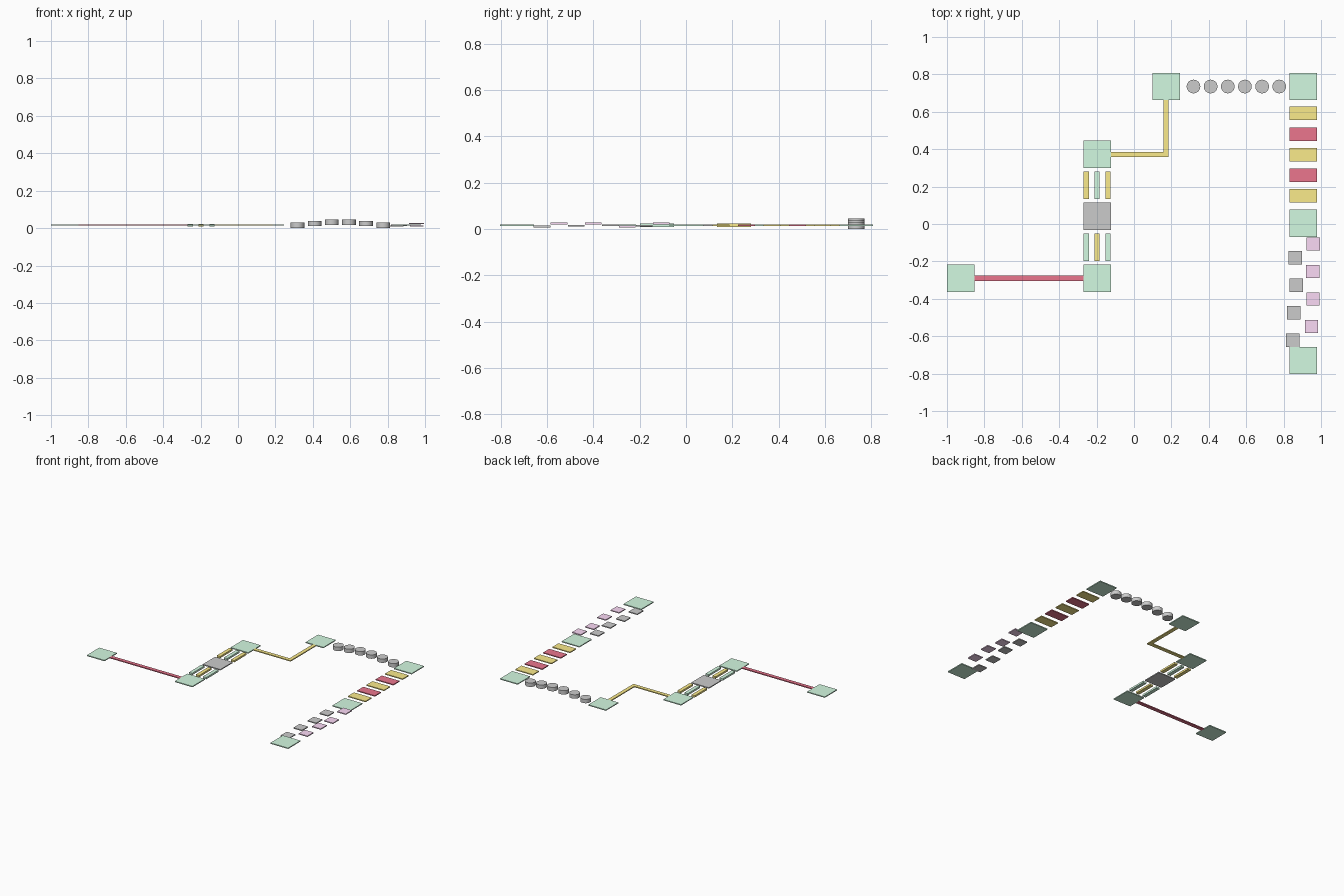
import bpy, math

if "Cube" in bpy.data.objects:
    bpy.data.objects.remove(bpy.data.objects["Cube"])


def material(name, rgb):
    m = bpy.data.materials.new(name)
    m.diffuse_color = (*rgb, 1)
    m.use_nodes = True
    m.node_tree.nodes["Principled BSDF"].inputs["Base Color"].default_value = m.diffuse_color
    return m


GREEN = material("mint", (0.65, 0.95, 0.75))
RED = material("red", (0.83, 0.18, 0.27))
YELLOW = material("yellow", (0.97, 0.83, 0.26))
PINK = material("pink", (0.97, 0.70, 0.92))

T = 0.0073      # plate thickness
Z = 0.0165      # main walking level (plate centre)
PAD = 0.1465    # checkpoint pad side
BEAM = 0.0275   # narrow beam width


def box(name, x, y, sx, sy, mat=None, z=Z, sz=T):
    bpy.ops.mesh.primitive_cube_add(size=1, location=(x, y, z))
    o = bpy.context.object
    o.name = name
    o.scale = (sx, sy, sz)
    bpy.ops.object.transform_apply(location=False, rotation=False, scale=True)
    if mat:
        o.data.materials.append(mat)
    return o


# checkpoint pads
pads = [(-0.927, -0.29), (-0.197, -0.29), (-0.197, 0.372), (0.172, 0.735),
        (0.905, 0.735), (0.905, 0.003), (0.905, -0.73)]
for i, (x, y) in enumerate(pads):
    box(f"checkpoint_pad_{i + 1}", x, y, PAD, PAD, GREEN)

# straight balance beam
box("balance_beam", -0.562, -0.29, 0.584, BEAM, RED)

# triple bars on both sides of a grey middle platform
box("middle_platform", -0.197, 0.041, PAD, PAD)
for row, y, mats in (("lower", -0.125, (GREEN, YELLOW, GREEN)),
                     ("upper", 0.207, (YELLOW, GREEN, YELLOW))):
    for i, m in enumerate(mats):
        box(f"{row}_bar_{i + 1}", -0.197 + (i - 1) * 0.0585, y, BEAM, 0.1465, m,
            sz=0.0135)

# corner beam in two legs
box("corner_beam_x", 0.022, 0.372, 0.2915, BEAM, YELLOW)
box("corner_beam_y", 0.172, 0.51, BEAM, 0.304, YELLOW)

# arc of round stepping stones
for i in range(6):
    z = 0.0145 + 0.017 * math.sin(math.pi * i / 5)
    bpy.ops.mesh.primitive_cylinder_add(vertices=24, radius=0.0366, depth=0.029,
                                        location=(0.318 + i * 0.0917, 0.735, z))
    bpy.context.object.name = f"round_stone_{i + 1}"
    bpy.ops.object.shade_smooth_by_angle()

# alternating slabs
for i in range(5):
    box(f"slab_{i + 1}", 0.905, 0.591 - i * 0.11, PAD, 0.072,
        RED if i % 2 else YELLOW)

# zigzag tiles at uneven heights
tiles = [(0.959, 0.0245, PINK), (0.863, 0.014, None), (0.955, 0.011, PINK),
         (0.868, 0.016, None), (0.957, 0.0245, PINK), (0.853, 0.0145, None),
         (0.949, 0.0245, PINK), (0.850, 0.0115, None)]
for i, (x, z, m) in enumerate(tiles):
    box(f"zigzag_tile_{i + 1}", x, -0.107 - i * 0.0735, 0.072, 0.072, m, z)
